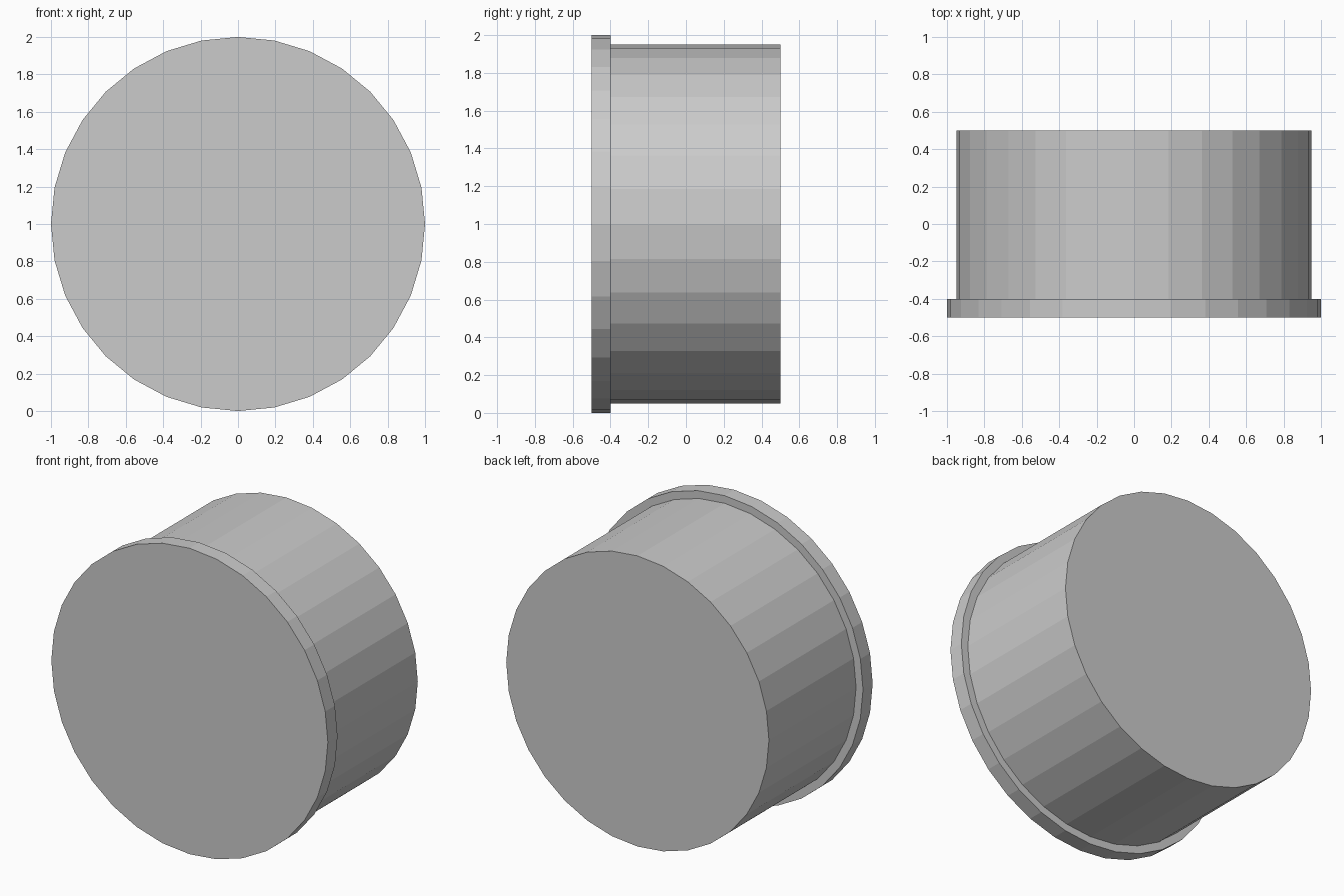
import bpy, bmesh
from math import sin, cos, tau

if "Cube" in bpy.data.objects:
    bpy.data.objects.remove(bpy.data.objects["Cube"])

SIDES = 32
# (radius, y) from the wide front rim, over the step, to the back of the drum
PROFILE = [(1.0, -0.5), (1.0, -0.4), (0.95, -0.4), (0.95, 0.5)]

bm = bmesh.new()
rings = []
for r, y in PROFILE:
    rings.append([bm.verts.new((r * cos(tau * i / SIDES), y, 1 + r * sin(tau * i / SIDES)))
                  for i in range(SIDES)])

# Rim, step and drum walls
for a, b in zip(rings, rings[1:]):
    for i in range(SIDES):
        j = (i + 1) % SIDES
        bm.faces.new((a[i], a[j], b[j], b[i]))

# Flat front and back discs
bm.faces.new(rings[0])
bm.faces.new(rings[-1])
bmesh.ops.recalc_face_normals(bm, faces=bm.faces[:])

mesh = bpy.data.meshes.new("rimmed_drum")
bm.to_mesh(mesh)
bm.free()
bpy.context.collection.objects.link(bpy.data.objects.new("rimmed_drum", mesh))
